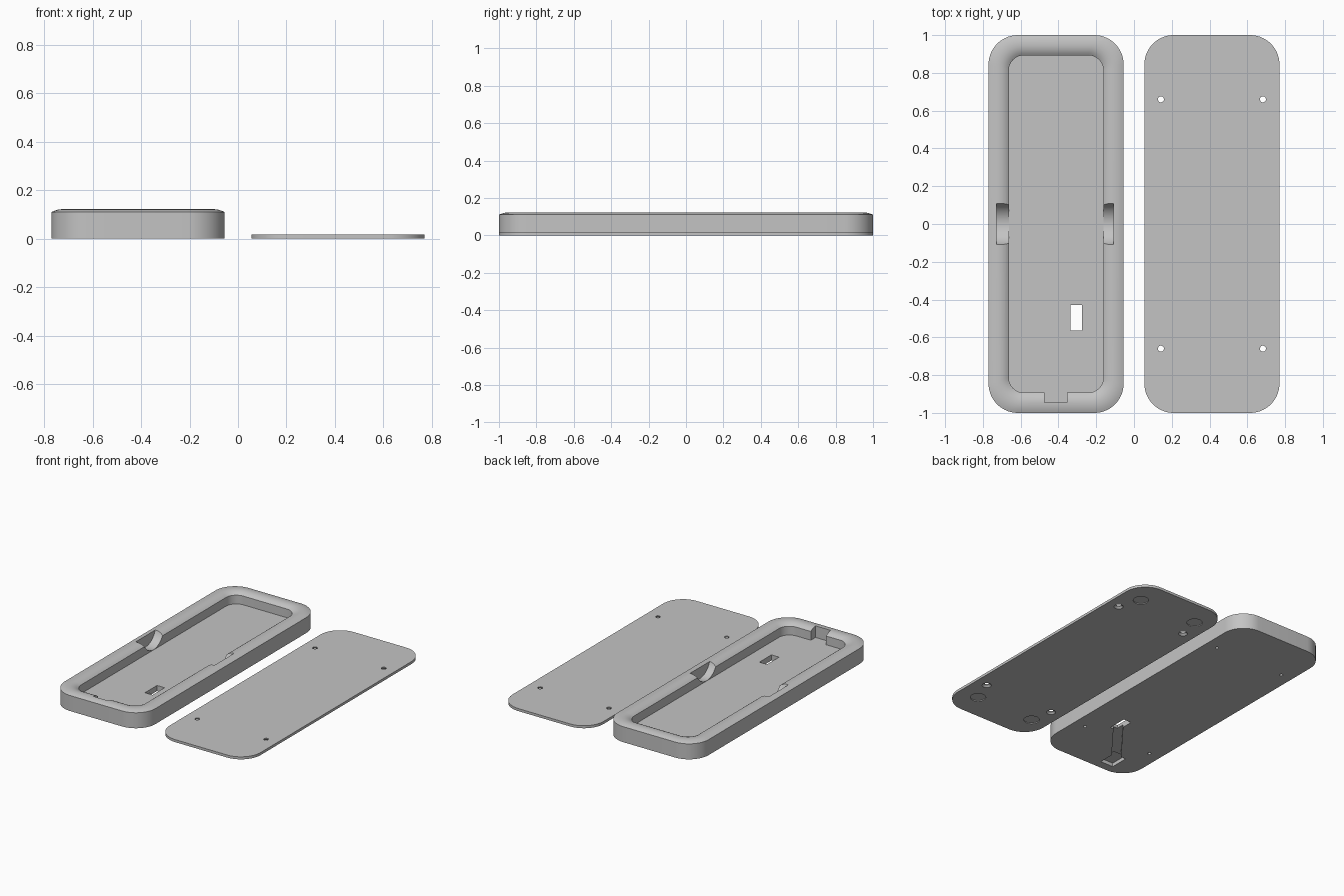
import bpy, bmesh, math
from mathutils import Matrix

if "Cube" in bpy.data.objects:
    bpy.data.objects.remove(bpy.data.objects["Cube"])

grey = bpy.data.materials.new("grey plastic")
grey.diffuse_color = (0.55, 0.55, 0.55, 1)
grey.use_nodes = True
grey.node_tree.nodes["Principled BSDF"].inputs["Base Color"].default_value = grey.diffuse_color


def make(name, bm, mat=True):
    bmesh.ops.recalc_face_normals(bm, faces=bm.faces[:])
    me = bpy.data.meshes.new(name)
    bm.to_mesh(me)
    bm.free()
    ob = bpy.data.objects.new(name, me)
    bpy.context.collection.objects.link(ob)
    if mat:
        me.materials.append(grey)
    return ob


def ring(bm, cx, hx, hy, r, z, n=14):
    """Rounded rectangle of vertices."""
    out = []
    for q, (sx, sy) in enumerate([(1, 1), (-1, 1), (-1, -1), (1, -1)]):
        for i in range(n + 1):
            a = math.pi / 2 * (q + i / n)
            out.append(bm.verts.new((cx + sx * (hx - r) + r * math.cos(a),
                                     sy * (hy - r) + r * math.sin(a), z)))
    return out


def loft(name, cx, hx, hy, profile):
    """Stack of rounded rectangles given as (inset, corner radius, z)."""
    bm = bmesh.new()
    rings = [ring(bm, cx, hx - d, hy - d, r, z) for d, r, z in profile]
    for a, b in zip(rings, rings[1:]):
        for i in range(len(a)):
            j = (i + 1) % len(a)
            bm.faces.new((a[i], a[j], b[j], b[i]))
    bm.faces.new(rings[0])
    bm.faces.new(rings[-1])
    return make(name, bm)


def box(name, x0, x1, y0, y1, z0, z1):
    bm = bmesh.new()
    bmesh.ops.create_cube(bm, size=1)
    for v in bm.verts:
        v.co = ((x0 + x1) / 2 + v.co.x * (x1 - x0), (y0 + y1) / 2 + v.co.y * (y1 - y0),
                (z0 + z1) / 2 + v.co.z * (z1 - z0))
    return make(name, bm, False)


def cone(name, x, y, z0, z1, r0, r1, n=24):
    bm = bmesh.new()
    bmesh.ops.create_cone(bm, cap_ends=True, segments=n, radius1=r0, radius2=r1, depth=z1 - z0,
                          matrix=Matrix.Translation((x, y, (z0 + z1) / 2)))
    return make(name, bm, False)


def cut(ob, cutters):
    for c in cutters:
        m = ob.modifiers.new(c.name, 'BOOLEAN')
        m.operation, m.solver, m.object = 'DIFFERENCE', 'EXACT', c
    bpy.context.view_layer.update()
    me = bpy.data.meshes.new_from_object(ob.evaluated_get(bpy.context.evaluated_depsgraph_get()))
    ob.modifiers.clear()
    ob.data = me
    me.materials.clear()
    me.materials.append(grey)
    for c in cutters:
        bpy.data.objects.remove(c)
    bpy.ops.object.select_all(action='DESELECT')
    ob.select_set(True)
    bpy.context.view_layer.objects.active = ob
    bpy.ops.object.shade_smooth_by_angle(angle=math.radians(30))


CX, HX, FLOOR = 0.4125, 0.3575, 0.04

# Tray with arched rim and deep pocket
rim = [(0, .11), (.012, .115), (.028, .12), (.045, .122), (.062, .122), (.08, .118),
       (.095, .111), (.107, .102), (.107, FLOOR)]
tray = loft("tray", -CX, HX, 1.0,
            [(0, .155, 0)] + [(d, .155 - .7 * d, z) for d, z in rim])

cutters = [
    box("cable_notch", -.475, -.355, -.945, -.85, FLOOR, .2),
    box("floor_slot", -.335, -.275, -.565, -.43, -.05, .1),
    box("cable_recess", -.61, -.51, -.94, -.81, -.05, .025),
]

# Diagonal cable channel under the floor
p, q, w = (-.305, -.52), (-.555, -.84), .03
length = math.dist(p, q)
channel = box("cable_channel", -length / 2, length / 2, -w, w, -.05, .018)
channel.data.transform(Matrix.Translation(((p[0] + q[0]) / 2, (p[1] + q[1]) / 2, 0)) @
                       Matrix.Rotation(math.atan2(p[1] - q[1], p[0] - q[0]), 4, 'Z'))
cutters.append(channel)

# Finger scoops in both long sides
for x0, x1 in ((-.727, -.64), (-.185, -.108)):
    bm = bmesh.new()
    bmesh.ops.create_cone(bm, cap_ends=True, segments=64, radius1=.115, radius2=.115, depth=x1 - x0,
                          matrix=Matrix.Translation(((x0 + x1) / 2, 0, .157)) @
                          Matrix.Rotation(math.pi / 2, 4, 'Y'))
    cutters.append(make("finger_scoop", bm, False))

# Screw holes under the tray
for sx in (-1, 1):
    for sy in (-1, 1):
        cutters.append(cone("screw_hole", -CX + sx * .27, sy * .66, -.02, .07, .011, .011, 16))
cut(tray, cutters)

# Base plate with countersunk holes and round foot recesses
plate = loft("base_plate", CX, HX, 1.0, [(0, .155, 0), (0, .155, .018)])
cutters = []
for sx in (-1, 1):
    for sy in (-1, 1):
        x, y = CX + sx * .27, sy * .66
        cutters += [cone("through_hole", x, y, -.02, .05, .016, .016),
                    cone("countersink", x, y, -.002, .012, .032, .0162),
                    cone("foot_recess", CX - .012 + sx * .225, sy * .815, -.02, .006, .05, .05, 32)]
cut(plate, cutters)
